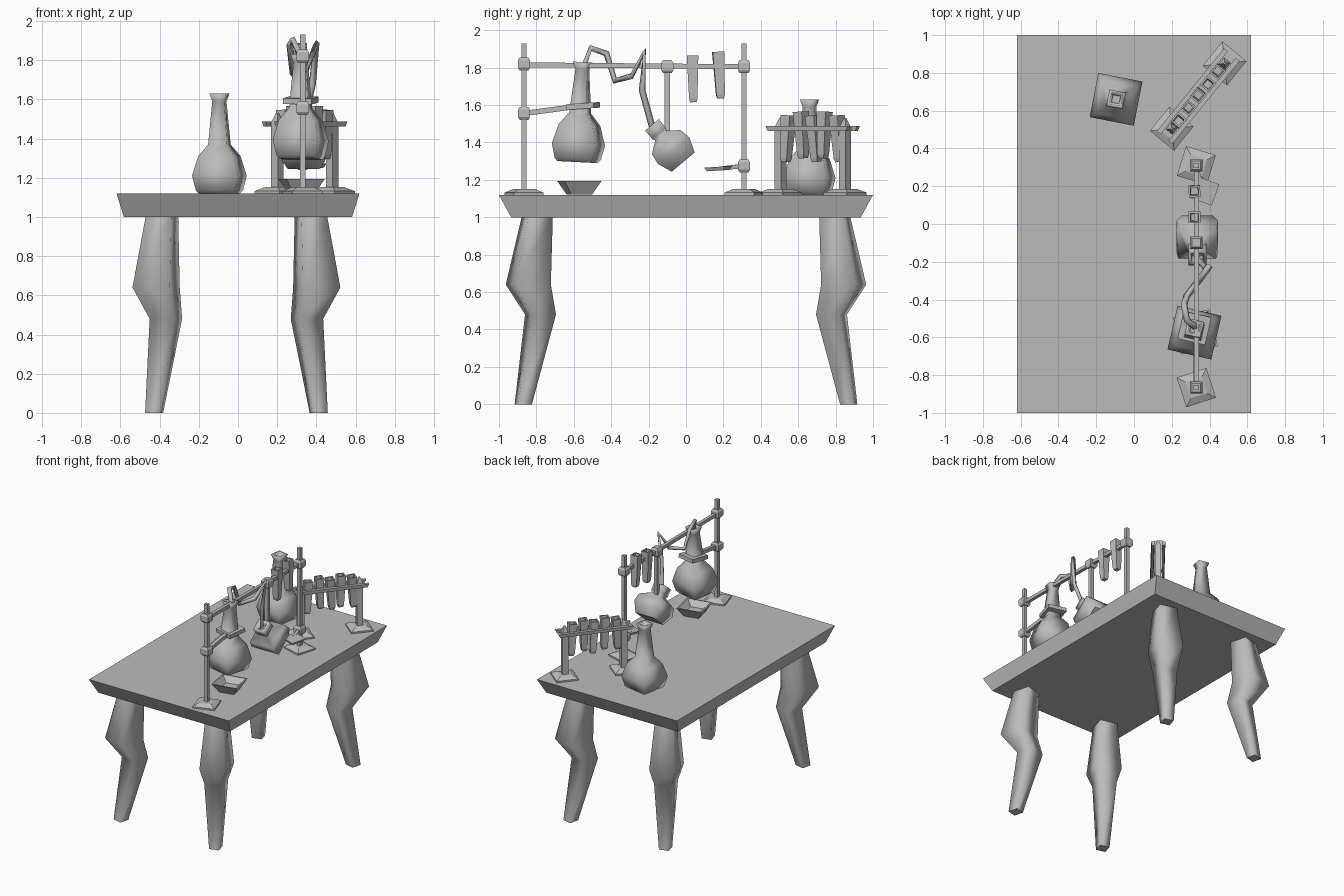
import bpy, bmesh, math
from mathutils import Matrix, Vector

old = bpy.data.objects.get("Cube")
if old:
    bpy.data.objects.remove(old)

grey = bpy.data.materials.new("plain_grey")
grey.use_nodes = True
grey.diffuse_color = (0.5, 0.5, 0.5, 1)
grey.node_tree.nodes["Principled BSDF"].inputs["Base Color"].default_value = (0.5, 0.5, 0.5, 1)

TOP = 1.12   # height of the table top
ROW = 0.33   # x of the row of stands


def loft(name, rings, angle=0, matrix=Matrix(), smooth=False):
    """Square-section solid through rings of (x, y, z, width, depth)."""
    bm = bmesh.new()
    turn = Matrix.Rotation(math.radians(angle), 3, 'Z')
    loops = []
    for x, y, z, w, d in rings:
        loops.append([bm.verts.new(matrix @ (Vector((x, y, z)) + turn @ Vector((sx * w / 2, sy * d / 2, 0))))
                      for sx, sy in ((-1, -1), (1, -1), (1, 1), (-1, 1))])
    for a, b in zip(loops, loops[1:]):
        for i in range(4):
            j = (i + 1) % 4
            bm.faces.new((a[i], a[j], b[j], b[i])).smooth = smooth
    bm.faces.new(loops[0][::-1])
    bm.faces.new(loops[-1])
    bmesh.ops.recalc_face_normals(bm, faces=bm.faces)
    mesh = bpy.data.meshes.new(name)
    bm.to_mesh(mesh)
    bm.free()
    mesh.materials.append(grey)
    ob = bpy.data.objects.new(name, mesh)
    bpy.context.collection.objects.link(ob)
    return ob


def column(name, profile, place, angle=0, tilt=0, smooth=False):
    """Square column from (height, width) pairs, tilted about x."""
    m = Matrix.Translation(place) @ Matrix.Rotation(math.radians(tilt), 4, 'X')
    return loft(name, [(0, 0, z, w, w) for z, w in profile], angle, m, smooth)


def beam(name, a, b, w=0.028):
    """Straight square bar between two points."""
    a, b = Vector(a), Vector(b)
    m = Matrix.Translation(a) @ (b - a).to_track_quat('Z', 'Y').to_matrix().to_4x4()
    return loft(name, [(0, 0, 0, w, w), (0, 0, (b - a).length, w, w)], 0, m)


def clamp(name, y, z):
    column(name, [(-0.035, 0.045), (-0.02, 0.065), (0.02, 0.065), (0.035, 0.045)], (ROW, y, z))


def base(name, x, y, angle):
    column(name, [(0, 0.165), (0.012, 0.165), (0.032, 0.09)], (x, y, TOP), angle)


def test_tube(name, place, angle=0, tilt=0):
    column(name, [(-0.25, 0.035), (-0.23, 0.045), (0, 0.062), (0, 0.042), (-0.06, 0.036)],
           place, angle, tilt)


# Table top with slanted edges
loft("table_top", [(0, 0, 1.0, 1.165, 1.87), (0, 0, TOP, 1.24, 2.0)])

# Four bent legs
for sx, side in ((1, "left"), (-1, "right")):
    for sy, end in ((-1, "front"), (1, "back")):
        rings = []
        for x, y, z, w in ((0.42, 0.87, 0, 0.092), (0.36, 0.778, 0.48, 0.165),
                           (0.41, 0.843, 0.64, 0.24), (0.38, 0.795, 1.005, 0.165)):
            rings.append((sx * x - 0.008, sy * y, z, w / 1.22, w / 1.22))
        loft(f"{end}_{side}_leg", rings, -15 * sx * sy, smooth=True)

# Two stands joined by a horizontal bar
for name, y, angle in (("front", -0.866, 18), ("back", 0.31, -17)):
    base(f"{name}_stand_base", ROW, y, angle)
    beam(f"{name}_stand_rod", (ROW, y, TOP), (ROW, y, 1.93))
beam("cross_bar", (ROW, -0.866, 1.815), (ROW, 0.31, 1.805), 0.026)
for name, y, z in (("front_upper", -0.866, 1.82), ("front_lower", -0.866, 1.555),
                   ("middle", -0.1, 1.805), ("back_upper", 0.31, 1.805), ("back_lower", 0.31, 1.275)):
    clamp(f"{name}_clamp", y, z)

# Arm and collar that hold the high flask
beam("flask_arm", (ROW, -0.866, 1.555), (ROW, -0.53, 1.6))
column("flask_collar", [(-0.015, 0.15), (0.015, 0.15)], (0.32, -0.55, 1.595), -13, 4)

# Tall flasks with an open mouth
FLASK = [(0, 0.18), (0.015, 0.205), (0.09, 0.238), (0.19, 0.185), (0.25, 0.098),
         (0.47, 0.062), (0.51, 0.088), (0.51, 0.06), (0.44, 0.04)]
column("table_flask", FLASK, (-0.095, 0.66, TOP), -11, smooth=True)
column("high_flask", [(z * 1.05, w) for z, w in FLASK], (0.32, -0.58, 1.295), -13, -3, True)

# Tilted short-necked flask on a hanging rod
column("tilted_flask", [(0, 0.16), (0.08, 0.22), (0.14, 0.2), (0.185, 0.08),
                        (0.2, 0.095), (0.26, 0.095), (0.26, 0.06), (0.21, 0.05)],
       (0.335, -0.015, 1.295), 0, 40, True)
beam("hanging_rod", (ROW, -0.1, 1.8), (ROW, -0.1, 1.42))

# Bent tube between the two flasks
curve = bpy.data.curves.new("bent_tube", 'CURVE')
curve.dimensions = '3D'
curve.bevel_depth = 0.018
curve.bevel_resolution = 0
curve.use_fill_caps = True
path = [(0.33, -0.55, 1.8), (0.28, -0.51, 1.905), (0.265, -0.425, 1.875), (0.28, -0.38, 1.73),
        (0.35, -0.29, 1.755), (0.4, -0.222, 1.885), (0.38, -0.235, 1.68), (0.335, -0.18, 1.48)]
spline = curve.splines.new('POLY')
spline.points.add(len(path) - 1)
for point, co in zip(spline.points, path):
    point.co = (*co, 1)
curve.materials.append(grey)
tube = bpy.data.objects.new("bent_tube", curve)
bpy.context.collection.objects.link(tube)

# Dish below the high flask
column("dish", [(0, 0.115), (0.072, 0.2), (0.072, 0.18), (0.03, 0.1)], (0.325, -0.57, TOP + 0.002), 12)

# Small support plate on the back stand
beam("plate_arm", (ROW, 0.31, 1.275), (0.355, 0.2, 1.262), 0.022)
column("support_plate", [(-0.008, 0.1), (0.012, 0.12)], (0.375, 0.175, 1.258), -20, 4)

# Test tubes hung on the cross bar
test_tube("front_hung_tube", (ROW - 0.01, 0.035, 1.865), 0, 1)
test_tube("back_hung_tube", (ROW - 0.01, 0.172, 1.885), 4, 3)

# Rack with two posts, two rails and five tubes
start, end = Vector((0.2, 0.505, 0)), Vector((0.48, 0.85, 0))
along = (end - start).normalized()
across = Vector((-along.y, along.x, 0))
heading = math.degrees(math.atan2(along.y, along.x))
for name, p in (("near", start), ("far", end)):
    base(f"{name}_rack_base", p.x, p.y, heading)
    column(f"{name}_rack_post", [(0, 0.045), (0.36, 0.045), (0.41, 0.01)], (p.x, p.y, TOP), heading)
middle = (start + end) / 2
for s, name in ((-1, "outer"), (1, "inner")):
    c = middle + across * s * 0.04
    loft(f"{name}_rack_rail", [(c.x, c.y, 1.462, 0.54, 0.02), (c.x, c.y, 1.488, 0.565, 0.026)], heading)
for i in range(5):
    p = start.lerp(end, 0.13 + 0.185 * i)
    test_tube(f"rack_tube_{i + 1}", (p.x, p.y, 1.545 + 0.02 * (i % 2)), heading, (-4, 3, 5, -2, 4)[i])
